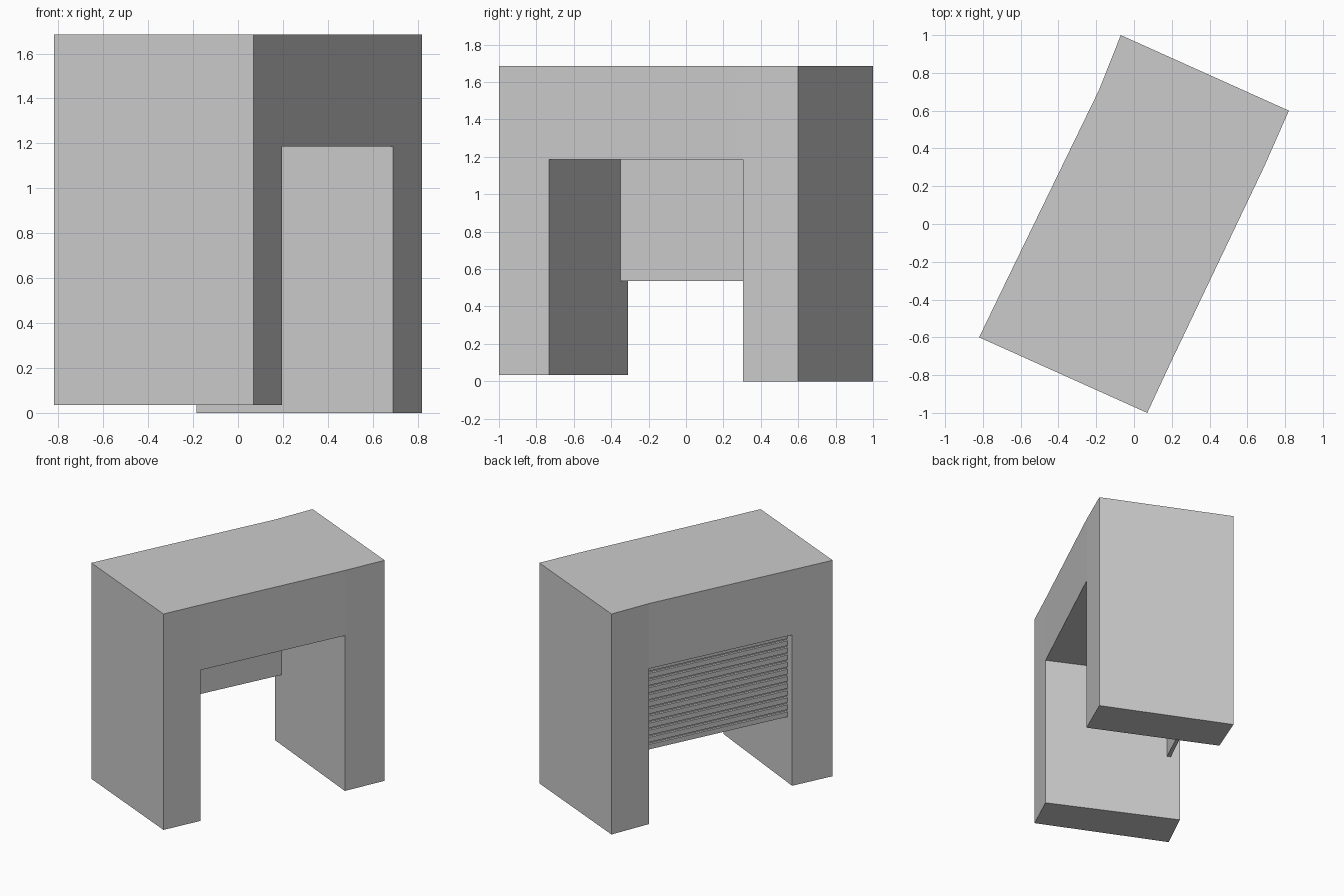
import bpy, bmesh
from mathutils import Vector

if "Cube" in bpy.data.objects:
    bpy.data.objects.remove(bpy.data.objects["Cube"])

TOP, OPEN = 1.685, 1.187

# Stations along the length: (left point, right point) of the footprint
ST = [((-.82, -.6), (.07, -1)), ((-.68, -.31), (.195, -.732)),
      ((-.185, .71), (.69, .305)), ((-.07, 1), (.82, .6))]


def point(s, t, z):
    """Point at station s, fraction t from left to right, height z."""
    p = Vector(ST[s][0]).lerp(Vector(ST[s][1]), t)
    return (p.x, p.y, z)


def finish(name, bm):
    bmesh.ops.recalc_face_normals(bm, faces=bm.faces)
    me = bpy.data.meshes.new(name)
    bm.to_mesh(me)
    bm.free()
    bpy.context.collection.objects.link(bpy.data.objects.new(name, me))


# Gateway body: two legs of uneven length joined by a deep lintel
outline = [(0, .035), (1, .035), (1, OPEN), (2, OPEN), (2, 0), (3, 0),
           (3, TOP), (2, TOP), (1, TOP), (0, TOP)]
side_patches = [(0, 1, 2, 8, 9), (2, 3, 7, 8), (3, 4, 5, 6, 7)]
bm = bmesh.new()
left = [bm.verts.new(point(s, 0, z)) for s, z in outline]
right = [bm.verts.new(point(s, 1, z)) for s, z in outline]
for patch in side_patches:
    for side in (left, right):
        bm.faces.new([side[i] for i in patch])
for i in range(len(outline)):
    j = (i + 1) % len(outline)
    bm.faces.new((left[i], left[j], right[j], right[i]))
finish("gateway_body", bm)

# Half-open roller shutter: slatted outside, flat inside
BOTTOM, SLATS, OUTER, GROOVE, INNER = .535, 12, .068, .08, .095
pitch = (OPEN - BOTTOM) / SLATS
profile = [(INNER, BOTTOM)]
for k in range(SLATS):
    z = BOTTOM + k * pitch
    profile += [(OUTER, z), (OUTER, z + pitch * .7)]
    if k < SLATS - 1:
        profile += [(GROOVE, z + pitch * .75), (GROOVE, z + pitch * .95)]
profile[-1] = (OUTER, OPEN)
profile.append((INNER, OPEN))
bm = bmesh.new()
near = [bm.verts.new(point(1, t, z)) for t, z in profile]
far = [bm.verts.new(point(2, t, z)) for t, z in profile]
for i in range(len(profile)):
    j = (i + 1) % len(profile)
    bm.faces.new((near[i], near[j], far[j], far[i]))
bm.faces.new(near)
bm.faces.new(far)
finish("roller_shutter", bm)
